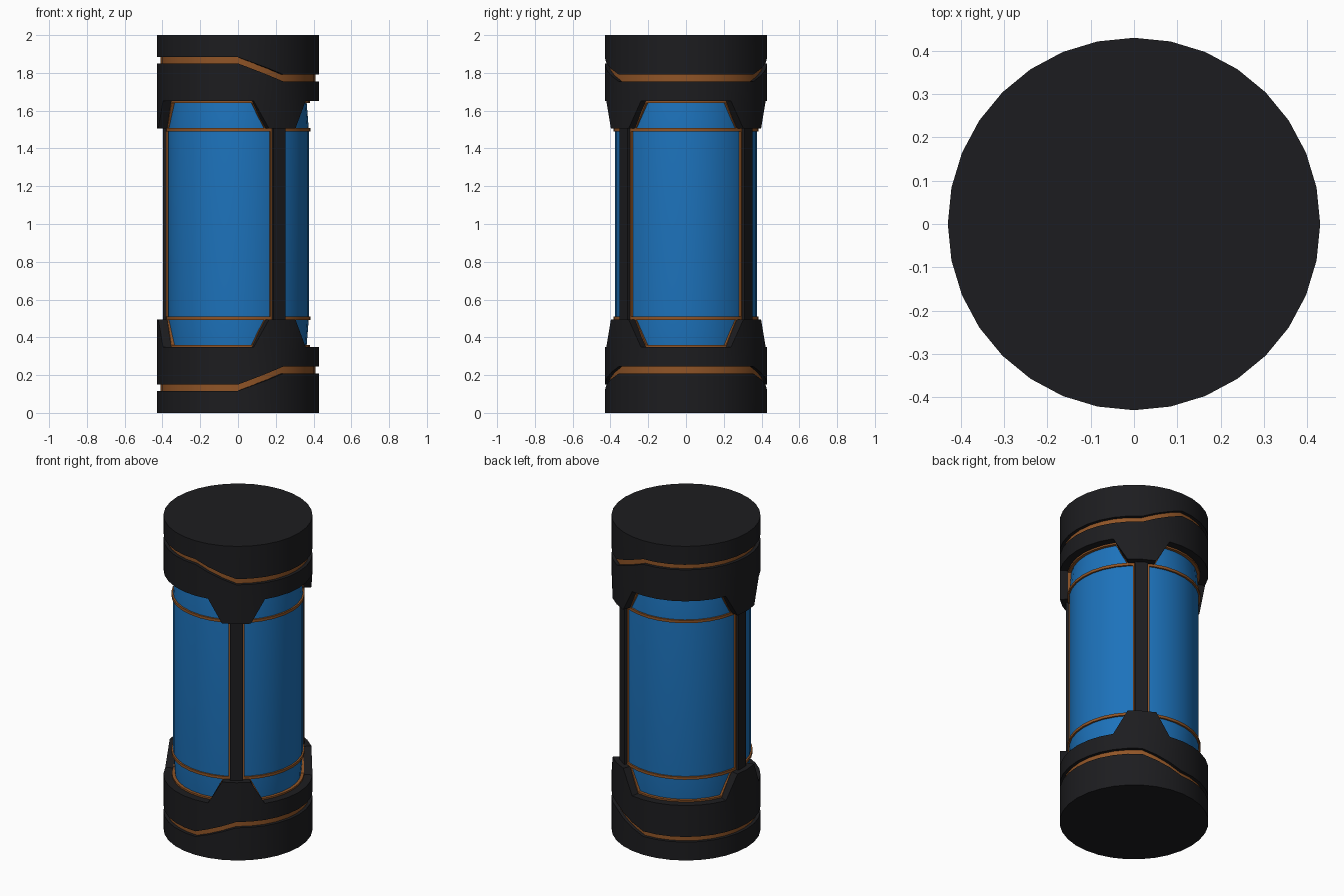
import bpy, bmesh
from math import sin, cos, radians
from mathutils import Matrix

if "Cube" in bpy.data.objects:
    bpy.data.objects.remove(bpy.data.objects["Cube"])

SIDES = 32
PILLARS = (56.25, 180, -56.25)


def material(name, rgb):
    m = bpy.data.materials.new(name)
    m.diffuse_color = (*rgb, 1)
    m.use_nodes = True
    m.node_tree.nodes["Principled BSDF"].inputs["Base Color"].default_value = m.diffuse_color
    return m


DARK = material("dark_metal", (0.012, 0.012, 0.014))
COPPER = material("copper", (0.28, 0.09, 0.02))
BLUE = material("blue_glass", (0.012, 0.17, 0.5))


def finish(name, bm, mat):
    bmesh.ops.recalc_face_normals(bm, faces=bm.faces)
    me = bpy.data.meshes.new(name)
    bm.to_mesh(me)
    bm.free()
    ob = bpy.data.objects.new(name, me)
    bpy.context.collection.objects.link(ob)
    me.materials.append(mat)
    bpy.ops.object.select_all(action='DESELECT')
    ob.select_set(True)
    bpy.context.view_layer.objects.active = ob
    bpy.ops.object.shade_smooth_by_angle(angle=radians(30))
    return ob


def lathe(name, profile, mat, top=False, closed=True, cap=False):
    """Revolve (radius, height) pairs; height may be a function of the angle."""
    bm = bmesh.new()
    rings = []
    for r, h in profile:
        ring = []
        for i in range(SIDES):
            a = 360 * i / SIDES
            z = h(a) if callable(h) else h
            ring.append(bm.verts.new((r * cos(radians(a)), r * sin(radians(a)), 2 - z if top else z)))
        rings.append(ring)
    pairs = list(zip(rings, rings[1:]))
    if closed:
        pairs.append((rings[-1], rings[0]))
    for p, q in pairs:
        for i in range(SIDES):
            j = (i + 1) % SIDES
            bm.faces.new((p[i], p[j], q[j], q[i]))
    if cap:
        bm.faces.new(rings[0])
    return finish(name, bm, mat)


def off_angle(a, b):
    return abs((a - b + 180) % 360 - 180)


def blend(d, d0, d1, v0, v1):
    t = min(1, max(0, (d - d0) / (d1 - d0)))
    return v0 + t * (v1 - v0)


# Stepped groove line: high on the +x side, low on the -x side
def groove_low(a):
    return blend(off_angle(a, 0), 56.25, 90, 0.208, 0.117)


def groove_high(a):
    return blend(off_angle(a, 0), 56.25, 90, 0.245, 0.15)


# Cap rim with three tapered claws
def claws(a):
    return blend(min(off_angle(a, p) for p in PILLARS), 11.25, 22.5, 0.495, 0.35)


for side, top in (("bottom", False), ("top", True)):
    # End cap, copper groove band and clawed collar
    lathe(side + "_end_cap", [(0.43, 0), (0.43, groove_low), (0.36, groove_low)],
          DARK, top, closed=False, cap=True)
    lathe(side + "_groove_band", [(0.41, lambda a: groove_low(a) - 0.01),
                                  (0.41, lambda a: groove_high(a) + 0.01),
                                  (0.37, lambda a: groove_high(a) + 0.01),
                                  (0.37, lambda a: groove_low(a) - 0.01)], COPPER, top)
    lathe(side + "_claw_collar", [(0.43, groove_high), (0.43, claws),
                                  (0.355, claws), (0.355, groove_high)], DARK, top)
    # Copper edging around the glass
    lathe(side + "_claw_trim", [(0.382, 0.3), (0.382, lambda a: claws(a) + 0.01),
                                (0.355, lambda a: claws(a) + 0.01), (0.355, 0.3)], COPPER, top)
    lathe(side + "_glass_ring", [(0.385, 0.493), (0.385, 0.51),
                                 (0.36, 0.51), (0.36, 0.493)], COPPER, top)

# Glass tube
lathe("glass_tube", [(0.36, 0.32), (0.363, 0.35), (0.375, 0.5), (0.375, 1.5), (0.363, 1.65), (0.36, 1.68)],
      BLUE, closed=False)


# Pillars between the caps with copper edging
def bar(name, angle, r0, r1, width, mat):
    bm = bmesh.new()
    m = (Matrix.Rotation(radians(angle), 4, 'Z') @ Matrix.Translation(((r0 + r1) / 2, 0, 1))
         @ Matrix.Diagonal((r1 - r0, width, 1.04, 1)))
    bmesh.ops.create_cube(bm, size=1, matrix=m)
    finish(name, bm, mat)


for n, p in enumerate(PILLARS, 1):
    bar(f"pillar_{n}", p, 0.35, 0.397, 0.076, DARK)
    bar(f"pillar_trim_{n}", p, 0.35, 0.381, 0.094, COPPER)
